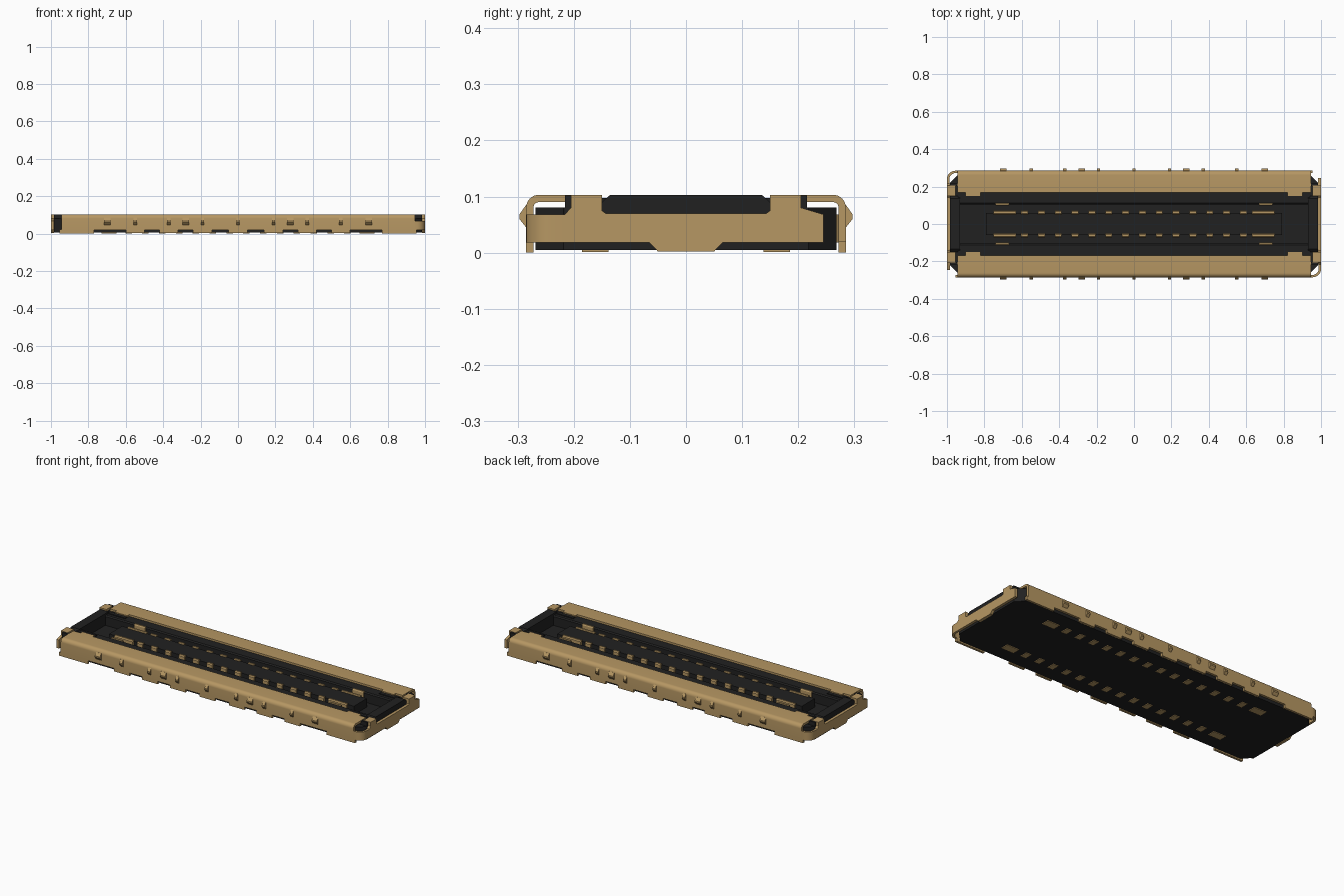
import bpy, bmesh, math
from mathutils import Matrix, Vector

if "Cube" in bpy.data.objects:
    bpy.data.objects.remove(bpy.data.objects["Cube"])

def material(name, col):
    m = bpy.data.materials.new(name)
    m.diffuse_color = (*col, 1)
    m.use_nodes = True
    m.node_tree.nodes["Principled BSDF"].inputs["Base Color"].default_value = m.diffuse_color
    return m

BRASS = material("brass", (0.47, 0.31, 0.125))
BLACK = material("black plastic", (0.015, 0.015, 0.015))

def prism(bm, pts, axis, lo, hi):
    """Extrude a 2D outline along an axis: x uses (y,z), y uses (x,z), z uses (x,y)."""
    def at(p, t):
        return {'x': (t, p[0], p[1]), 'y': (p[0], t, p[1]), 'z': (p[0], p[1], t)}[axis]
    a = [bm.verts.new(at(p, lo)) for p in pts]
    b = [bm.verts.new(at(p, hi)) for p in pts]
    n = len(pts)
    bm.faces.new(a)
    bm.faces.new(b[::-1])
    for i in range(n):
        bm.faces.new((a[i], b[i], b[(i + 1) % n], a[(i + 1) % n]))

def box(bm, x0, x1, y0, y1, z0, z1):
    prism(bm, [(x0, y0), (x1, y0), (x1, y1), (x0, y1)], 'z', z0, z1)

def arc(cx, cy, r, a0, a1, n=8):
    return [(cx + r * math.cos(math.radians(a0 + (a1 - a0) * i / n)),
             cy + r * math.sin(math.radians(a0 + (a1 - a0) * i / n))) for i in range(n + 1)]

def finish(name, bm, mat, turn=False, mirror=False):
    """turn adds a copy rotated half a turn about z; mirror adds a copy across y."""
    if turn or mirror:
        d = bmesh.ops.duplicate(bm, geom=bm.verts[:] + bm.edges[:] + bm.faces[:])
        vs = [g for g in d['geom'] if isinstance(g, bmesh.types.BMVert)]
        for v in vs:
            v.co.y *= -1
            if turn:
                v.co.x *= -1
    bmesh.ops.recalc_face_normals(bm, faces=bm.faces[:])
    me = bpy.data.meshes.new(name)
    bm.to_mesh(me)
    bm.free()
    me.materials.append(mat)
    ob = bpy.data.objects.new(name, me)
    bpy.context.collection.objects.link(ob)
    bpy.context.view_layer.objects.active = ob
    ob.select_set(True)
    bpy.ops.object.shade_smooth_by_angle(angle=math.radians(30))
    ob.select_set(False)
    return ob

# Housing floor with clipped corners
bm = bmesh.new()
c = 0.05
prism(bm, [(.985, .268 - c), (.985 - c, .268), (c - .985, .268), (-.985, .268 - c),
           (-.985, c - .268), (c - .985, -.268), (.985 - c, -.268), (.985, c - .268)], 'z', .005, .035)
finish("housing_floor", bm, BLACK)

# Long housing walls: tall inner rail, lower outer ledge
bm = bmesh.new()
prism(bm, [(.105, .034), (.105, .086), (.112, .092), (.215, .092), (.215, .034)], 'x', -.93, .93)
prism(bm, [(.93, .2), (.975, .2), (.985, .218), (.935, .268), (-.935, .268),
           (-.985, .218), (-.975, .2), (-.93, .2)], 'z', .034, .08)
finish("housing_side_walls", bm, BLACK, mirror=True)

# Housing end walls with raised middle and corner posts
bm = bmesh.new()
for s in (-1, 1):
    x0, x1 = sorted((s * .93, s * .984))
    box(bm, x0, x1, -.215, .215, .034, .09)
    prism(bm, [(-.15, .09), (-.135, .103), (.135, .103), (.15, .09)], 'x', x0, x1)
    for t in (-1, 1):
        a, b = sorted((t * .203, t * .216))
        box(bm, x0, x1, a, b, .07, .102)
        a, b = sorted((t * .13, t * .15))
        xa, xb = sorted((s * .82, s * .94))
        box(bm, xa, xb, a, b, .08, .097)
finish("housing_end_walls", bm, BLACK)

# Central island
bm = bmesh.new()
box(bm, -.79, .79, -.06, .06, .034, .085)
finish("central_island", bm, BLACK)

# Metal side shells: top sheet, rounded edge, outer skirt
bm = bmesh.new()
prism(bm, [(.168, .09), (.168, .103)] + arc(.262, .08, .023, 90, 0)
      + [(.285, .02), (.272, .02)] + arc(.262, .08, .01, 0, 90), 'x', -.945, .945)
for s in (-1, 1):
    a, b = sorted((s * .82, s * .9))
    box(bm, a, b, .15, .169, .09, .103)          # inner lip
    a, b = sorted((s * .77, s * .955))
    box(bm, a, b, .272, .285, 0, .021)           # wide foot
for x in (-.55, -.37, -.19, 0, .19, .37, .55):
    box(bm, x - .05, x + .05, .272, .285, .003, .021)
finish("side_shells", bm, BRASS, mirror=True)

# Latch bumps on the skirts
bm = bmesh.new()
for x, w in [(0, .009)] + [(s * p, q) for s in (-1, 1) for p, q in
             ((.19, .009), (.28, .017), (.37, .009), (.55, .009), (.7, .017))]:
    prism(bm, [(.28, .042), (.285, .045), (.297, .06), (.297, .068), (.285, .085), (.28, .085)],
          'x', x - w, x + w)
finish("latch_bumps", bm, BRASS, mirror=True)

# End plates wrapping round one corner each
bm = bmesh.new()
prism(bm, [(.94, -.285)] + arc(.955, -.24, .045, -90, 0) + [(1, -.215), (.987, -.215)]
      + arc(.955, -.24, .032, 0, -90) + [(.94, -.272)], 'z', .018, .068)
prism(bm, [(-.216, .018), (-.065, .018), (-.05, .002), (.05, .002), (.065, .018), (.245, .018),
           (.245, .068), (.205, .08), (.205, .103), (.15, .103), (.15, .075), (.143, .07),
           (-.143, .07), (-.15, .075), (-.15, .103), (-.205, .103), (-.205, .08), (-.216, .068)],
      'x', .984, 1)
for t in (-1, 1):
    a, b = sorted((t * .15, t * .205))
    box(bm, .955, .985, a, b, .088, .103)        # folded tab
finish("end_plates", bm, BRASS, turn=True)

# Signal and power contacts, with solder tails beneath
bm = bmesh.new()
for x, w in [((i - 6.5) * .09, .018) for i in range(14)] + [(-.69, .06), (.69, .06)]:
    prism(bm, [(.052, .04), (.052, .087), (.056, .091), (.066, .091), (.071, .085), (.071, .04)],
          'x', x - w, x + w)
    t = .017 if w < .05 else .04
    box(bm, x - t, x + t, .138, .185, .001, .02)
for x in (-.705, .705):
    prism(bm, [(.098, .035), (.098, .09), (.102, .096), (.11, .096), (.113, .09), (.113, .035)],
          'x', x - .036, x + .036)
finish("contacts", bm, BRASS, mirror=True)
